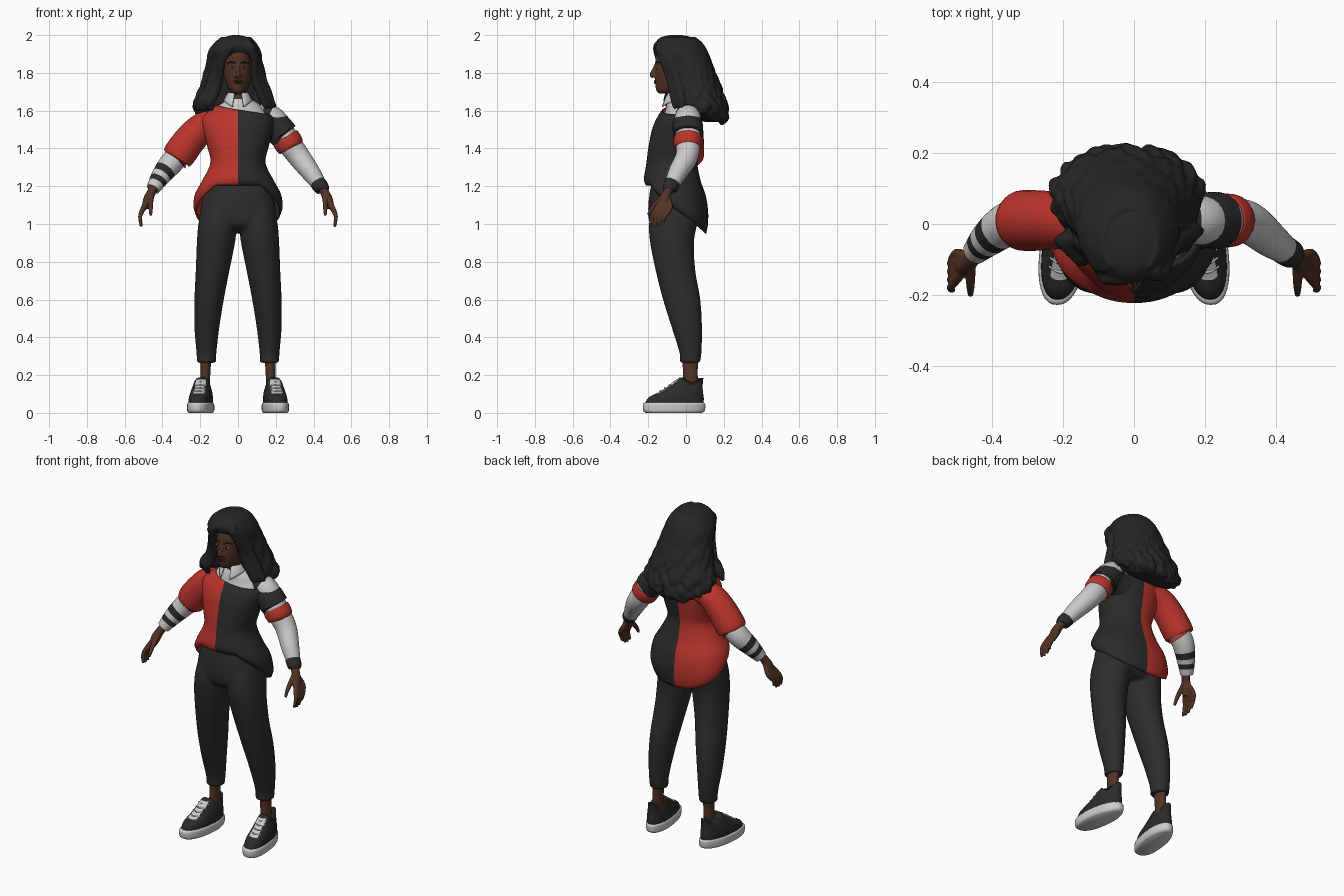
import bpy, bmesh, math, random
from mathutils import Vector

random.seed(4)
if "Cube" in bpy.data.objects:
    bpy.data.objects.remove(bpy.data.objects["Cube"])


def material(name, r, g, b):
    mat = bpy.data.materials.new(name)
    mat.use_nodes = True
    mat.diffuse_color = (r, g, b, 1)
    shader = mat.node_tree.nodes["Principled BSDF"]
    shader.inputs["Base Color"].default_value = (r, g, b, 1)
    shader.inputs["Roughness"].default_value = 0.8
    return mat


black_cloth = material("black cloth", .024, .024, .024)
trouser_grey = material("trouser charcoal", .026, .026, .027)
hair_black = material("hair black", .019, .019, .019)
red_cloth = material("red cloth", .5, .035, .025)
white_cloth = material("white cloth", .58, .58, .59)
sole_white = material("sole white", .6, .6, .58)
skin = material("brown skin", .085, .034, .018)
lip_brown = material("lip brown", .06, .02, .014)


def resample(rows, steps=4):
    """Catmull-Rom smoothing of a table of equal-length rows."""
    out = []
    for i in range(len(rows) - 1):
        a, b, c, d = (rows[max(0, min(len(rows) - 1, i + k))] for k in (-1, 0, 1, 2))
        for s in range(steps):
            t = s / steps
            out.append(tuple(q + .5 * t * (r - p + t * (2 * p - 5 * q + 4 * r - w + t * (3 * (q - r) + w - p)))
                             for p, q, r, w in zip(a, b, c, d)))
    return out + [rows[-1]]


def lookup(rows, z):
    """Linear interpolation in a table whose first column is height."""
    rows = sorted(rows)
    z = max(rows[0][0], min(rows[-1][0], z))
    for a, b in zip(rows, rows[1:]):
        if z <= b[0]:
            t = (z - a[0]) / (b[0] - a[0])
            return [p + (q - p) * t for p, q in zip(a, b)]


def oval(row, a, power=1):
    """Point on the section (height, centre x, half width, front y, back y)."""
    z, cx, rx, front, back = row
    c, s = math.cos(a), math.sin(a)
    bend = lambda v: math.copysign(abs(v) ** power, v)
    return Vector((cx + rx * bend(c), (front + back) / 2 + (back - front) / 2 * bend(s), z))


def loft(rows, n=32, power=1, steps=4):
    return [[oval(r, math.tau * k / n, power) for k in range(n)] for r in resample(rows, steps)]


def tube(rows, n=20, steps=4):
    """Round tube through rows of (x, y, z, radius)."""
    rows = resample(rows, steps)
    pts = [Vector(r[:3]) for r in rows]
    rings, normal = [], None
    for i, p in enumerate(pts):
        tan = (pts[min(i + 1, len(pts) - 1)] - pts[max(i - 1, 0)]).normalized()
        normal = tan.orthogonal() if normal is None else normal - tan * normal.dot(tan)
        normal.normalize()
        side = tan.cross(normal)
        rings.append([p + rows[i][3] * (normal * math.cos(math.tau * k / n) + side * math.sin(math.tau * k / n))
                      for k in range(n)])
    return rings


def ball(x, y, z, rx, ry, rz):
    return loft([(z - rz * math.cos(math.pi * i / 10), x, rx * math.sin(math.pi * i / 10) + .0002,
                  y - ry * math.sin(math.pi * i / 10) - .0002, y + ry * math.sin(math.pi * i / 10))
                 for i in range(11)], 20, 1, 1)


def build(name, shells, mats, rule=None, caps=True, wrap=True, voxel=0, solid=0):
    bm = bmesh.new()
    for rings in shells:
        grid = [[bm.verts.new(p) for p in ring] for ring in rings]
        n = len(grid[0])
        for i in range(len(grid) - 1):
            for k in range(n if wrap else n - 1):
                j = (k + 1) % n
                f = bm.faces.new((grid[i][k], grid[i][j], grid[i + 1][j], grid[i + 1][k]))
                if rule:
                    f.material_index = rule(f.calc_center_median(), (i + .5) / (len(grid) - 1))
        if caps:
            bm.faces.new(grid[0][::-1])
            bm.faces.new(grid[-1])
    bmesh.ops.recalc_face_normals(bm, faces=bm.faces)
    for f in bm.faces:
        f.smooth = True
    mesh = bpy.data.meshes.new(name)
    bm.to_mesh(mesh)
    bm.free()
    mesh.set_sharp_from_angle(angle=math.radians(50))
    for m in mats:
        mesh.materials.append(m)
    ob = bpy.data.objects.new(name, mesh)
    bpy.context.collection.objects.link(ob)
    if voxel:
        mod = ob.modifiers.new("blend", 'REMESH')
        mod.mode, mod.voxel_size, mod.use_smooth_shade = 'VOXEL', voxel, True
        mod = ob.modifiers.new("soften", 'SMOOTH')
        mod.factor, mod.iterations = .5, 3
    if solid:
        mod = ob.modifiers.new("thickness", 'SOLIDIFY')
        mod.thickness = solid


# Head, neck, nose and ears in one skin
head = [(1.69, 0, .02, -.14, -.09), (1.705, 0, .042, -.157, -.02), (1.74, 0, .061, -.163, .03),
        (1.79, 0, .074, -.165, .06), (1.84, 0, .078, -.163, .07), (1.89, 0, .075, -.16, .07),
        (1.93, 0, .06, -.14, .06), (1.955, 0, .03, -.1, .02)]
neck = [(1.56, 0, .06, -.1, .03), (1.64, 0, .046, -.09, .02), (1.76, 0, .045, -.08, .03)]
nose = tube([(0, -.158, 1.85, .007), (0, -.172, 1.815, .009), (0, -.181, 1.79, .013), (0, -.17, 1.78, .01)], 12)
build("head", [loft(head), loft(neck), nose] + [ball(s * .013, -.168, 1.784, .009, .011, .008) for s in (-1, 1)]
      + [ball(s * .079, -.05, 1.81, .01, .02, .032) for s in (-1, 1)], [skin], voxel=.005)
build("lips", [ball(0, -.161, 1.757, .025, .009, .005), ball(0, -.16, 1.748, .021, .01, .006)], [lip_brown])
for s, side in ((-1, "right"), (1, "left")):
    build(side + "_eye", [ball(s * .032, -.149, 1.829, .013, .008, .006)], [white_cloth])
    build(side + "_iris", [ball(s * .031, -.155, 1.829, .006, .004, .006)], [hair_black])
    build(side + "_eyebrow", [tube([(s * .014, -.16, 1.85, .004), (s * .035, -.152, 1.858, .004),
                                    (s * .056, -.13, 1.85, .003)], 8)], [hair_black])

# Hair: inner mass with wavy locks laid over it
hair = [(2, -.01, .02, -.09, -.02), (1.985, -.01, .07, -.14, .04), (1.95, -.015, .108, -.165, .085),
        (1.91, -.018, .129, -.155, .105), (1.85, -.018, .137, -.1, .125), (1.78, -.018, .15, -.075, .15),
        (1.7, -.018, .172, -.06, .178), (1.62, -.02, .198, -.04, .2), (1.57, -.02, .165, .02, .2),
        (1.54, 0, .1, .1, .19)]
shells = [loft(hair, 40)]
for i in range(40):
    a = math.radians(-46 + 272 * i / 39)
    end = 1.595 - .06 * max(0, math.sin(a)) + random.uniform(-.02, .02)
    phase, path = random.uniform(0, 6), []
    for k in range(17):
        z = 1.985 + (end - 1.985) * k / 16
        row = lookup(hair, max(z, 1.61))
        p = oval(row, a + .09 * math.sin(phase + z * 45) * k / 16)
        grow = 1 + .055 * math.sin(phase + z * 60) * k / 16
        path.append((p.x * grow, p.y * grow, z, (.01 + .015 * k / 16) if k < 16 else .008))
    shells.append(tube(path, 8, 2))
# Swept fringe and locks framing the face
for d in (0, .02, .04):
    shells.append(tube([(.03 - d, -.125, 1.965, .014), (-.035 - d, -.155, 1.94 - d / 2, .02), (-.082 - d / 2, -.14 + d, 1.87, .02),
                        (-.098 - d, -.1 + d, 1.78, .022), (-.12 - d, -.085 + d, 1.7, .026),
                        (-.15 - d, -.09 + d, 1.65, .03), (-.14 - 2 * d, -.085 + d, 1.6, .01)], 10))
    shells.append(tube([(.02 + d, -.125, 1.965, .014), (.055 + d / 2, -.145, 1.93, .018), (.084 + d / 2, -.125 + d, 1.87, .018),
                        (.088 + d, -.09 + d, 1.78, .02), (.115 + d, -.07 + d, 1.7, .022),
                        (.14 + d, -.06 + d, 1.64, .018), (.15 + d, -.06 + d, 1.61, .008)], 10))
build("hair", shells, [hair_black], voxel=.007)

# Sweater body, split in colour down the middle, with a long tail behind
body = resample([(.94, 0, .215, -.14, .112), (1.05, 0, .237, -.18, .118), (1.15, 0, .23, -.21, .105),
                 (1.22, 0, .195, -.225, .08), (1.32, 0, .146, -.21, .06), (1.4, 0, .16, -.2, .07),
                 (1.5, 0, .185, -.18, .085), (1.56, 0, .19, -.155, .082), (1.6, 0, .15, -.13, .07),
                 (1.64, 0, .1, -.1, .05)])
rings = []
for i in range(33):
    t, ring = i / 32, []
    for k in range(56):
        a = math.tau * k / 56
        drop = max(0, (math.sin(a) + .8) / 1.8) ** .7
        low, high = 1.205 - .255 * drop, 1.605 - .025 * math.cos(a)
        p = oval(lookup(body, low + (high - low) * t), a, .92)
        tuck = 1 - .05 * max(0, 1 - t * 14)
        ring.append(Vector((p.x * tuck, p.y * tuck, p.z)))
    rings.append(ring)
build("sweater_body", [rings], [black_cloth, red_cloth], lambda c, t: int(c.x < 0), caps=False, solid=.008)
build("right_sweater_sleeve", [tube([(-.1, 0, 1.53, .07), (-.18, .01, 1.515, .078), (-.25, .01, 1.45, .084),
                                     (-.31, .01, 1.37, .086), (-.325, .01, 1.35, .078), (-.32, .01, 1.355, .055)], 28)], [red_cloth])
build("left_sweater_sleeve", [tube([(.09, 0, 1.5, .08), (.15, 0, 1.515, .078), (.195, .01, 1.522, .079),
                                    (.232, .01, 1.482, .08), (.236, .01, 1.477, .078), (.232, .01, 1.482, .06)], 28)],
      [black_cloth])

# Shirt under the sweater, with striped sleeves
build("shirt_yoke", [loft([(1.45, 0, .13, -.14, .05), (1.55, 0, .165, -.125, .065), (1.6, 0, .14, -.11, .06),
                           (1.64, .01, .095, -.1, .045), (1.665, 0, .055, -.085, .02)])], [white_cloth])
build("left_shirt_sleeve", [tube([(.08, .01, 1.595, .054), (.18, .01, 1.555, .07), (.25, .01, 1.455, .066),
                                  (.32, .005, 1.36, .06), (.387, -.045, 1.27, .05), (.443, -.085, 1.19, .035)], 28, 10)],
      [white_cloth, black_cloth], lambda c, t: int(.09 < t < .17))
build("left_arm_band", [tube([(.248, .01, 1.458, .06), (.251, .01, 1.453, .075), (.28, .01, 1.412, .073),
                              (.283, .01, 1.407, .055)], 28)], [red_cloth])
build("left_cuff", [tube([(.42, -.07, 1.222, .036), (.424, -.073, 1.216, .042), (.447, -.087, 1.186, .039),
                          (.45, -.089, 1.181, .03)], 20)], [black_cloth])
build("right_shirt_sleeve", [tube([(-.2, .01, 1.5, .06), (-.29, .01, 1.39, .062), (-.355, 0, 1.32, .062),
                                   (-.41, -.04, 1.25, .051), (-.45, -.08, 1.185, .036)], 28, 10)],
      [white_cloth, black_cloth], lambda c, t: int(.62 < t < .72 or .79 < t < .87))

# Folded collar, open at the throat and pointed in front
rings = []
for i in range(6):
    t, ring = i / 5, []
    for k in range(29):
        a = math.radians(-70 + 320 * k / 28)
        point = max(0, -math.sin(a)) ** 3
        r = .052 + (.025 + .014 * point) * t
        ring.append(Vector((r * math.cos(a), -.045 + r * math.sin(a), 1.695 - (.045 + .035 * point) * t ** 1.3)))
    rings.append(ring)
build("collar", [rings], [white_cloth], caps=False, wrap=False, solid=.006)

# Trousers
hips = loft([(1.25, 0, .14, -.17, .04), (1.18, 0, .175, -.19, .065), (1.08, 0, .2, -.2, .075),
             (1, 0, .195, -.19, .065), (.96, 0, .1, -.14, .03)], 40, .9)
legs = [loft([(1.1, s * .1, .09, -.18, .06), (1, s * .108, .102, -.196, .058), (.9, s * .117, .101, -.19, .042),
              (.75, s * .135, .089, -.16, .05), (.6, s * .153, .078, -.122, .076), (.45, s * .165, .066, -.075, .085),
              (.32, s * .167, .053, -.035, .082), (.265, s * .167, .051, -.032, .074)]) for s in (-1, 1)]
build("trousers", [hips] + legs, [trouser_grey], voxel=.01)

lean = lambda y: .19 - .12 * y
for s, side in ((-1, "right"), (1, "left")):
    # Hand with spread fingers and a forward thumb
    parts = [tube([(s * .44, -.078, 1.2, .024), (s * .46, -.1, 1.165, .024), (s * .475, -.115, 1.13, .027),
                   (s * .49, -.13, 1.085, .021)], 14)]
    for k in range(4):
        y, tip = -.165 + .023 * k, .985 + .006 * (k - 1) ** 2
        parts.append(tube([(s * .47, -.115 + .006 * k, 1.14, .015), (s * .5, y + .012, 1.085, .015),
                           (s * .518, y - .015, 1.04, .011), (s * .512, y - .022, tip, .008)], 10))
    parts.append(tube([(s * .462, -.115, 1.15, .015), (s * .462, -.155, 1.11, .014),
                       (s * .462, -.185, 1.075, .011), (s * .462, -.2, 1.045, .008)], 10))
    build(side + "_hand", parts, [skin], voxel=.004)
    build(side + "_ankle", [loft([(.1, s * .177, .03, -.02, .07), (.2, s * .173, .026, -.016, .062),
                                  (.3, s * .17, .03, -.02, .065)], 20)], [skin])

    # Shoe: white sole, dark upper dipping at the ankle, white tongue and laces
    sole = loft([(0, 0, .06, -.212, .085), (.012, 0, .067, -.226, .1), (.045, 0, .067, -.228, .102),
                 (.055, 0, .06, -.218, .094)], 40, .85)
    upper = loft([(.045, 0, .061, -.217, .093), (.08, 0, .06, -.2, .094), (.11, 0, .055, -.145, .09),
                  (.14, 0, .048, -.098, .088), (.17, 0, .041, -.06, .09), (.188, 0, .036, -.03, .092)], 40, .85)
    for ring in sole + upper:
        for p in ring:
            p.z -= max(0, p.z - .11) * .6 * max(0, 1 - abs(p.y - .035) / .06)
            p.x = s * (lean(p.y) + p.x * (1 - max(0, p.y) * 1.5))
    build(side + "_shoe_sole", [sole], [sole_white])
    build(side + "_shoe_upper", [upper], [black_cloth, white_cloth],
          lambda c, t: int(.1 < c.z < .175 and c.y < -.03 and abs(abs(c.x) - lean(c.y)) < .026))
    laces = []
    for k in range(4):
        y, z = -.137 + .024 * k, .116 + .016 * k
        laces.append(tube([(s * (lean(y) - .034), y + .018, z - .003, .003), (s * lean(y), y, z, .004),
                           (s * (lean(y) + .034), y + .018, z - .003, .003)], 8))
    build(side + "_shoe_laces", laces, [white_cloth])
